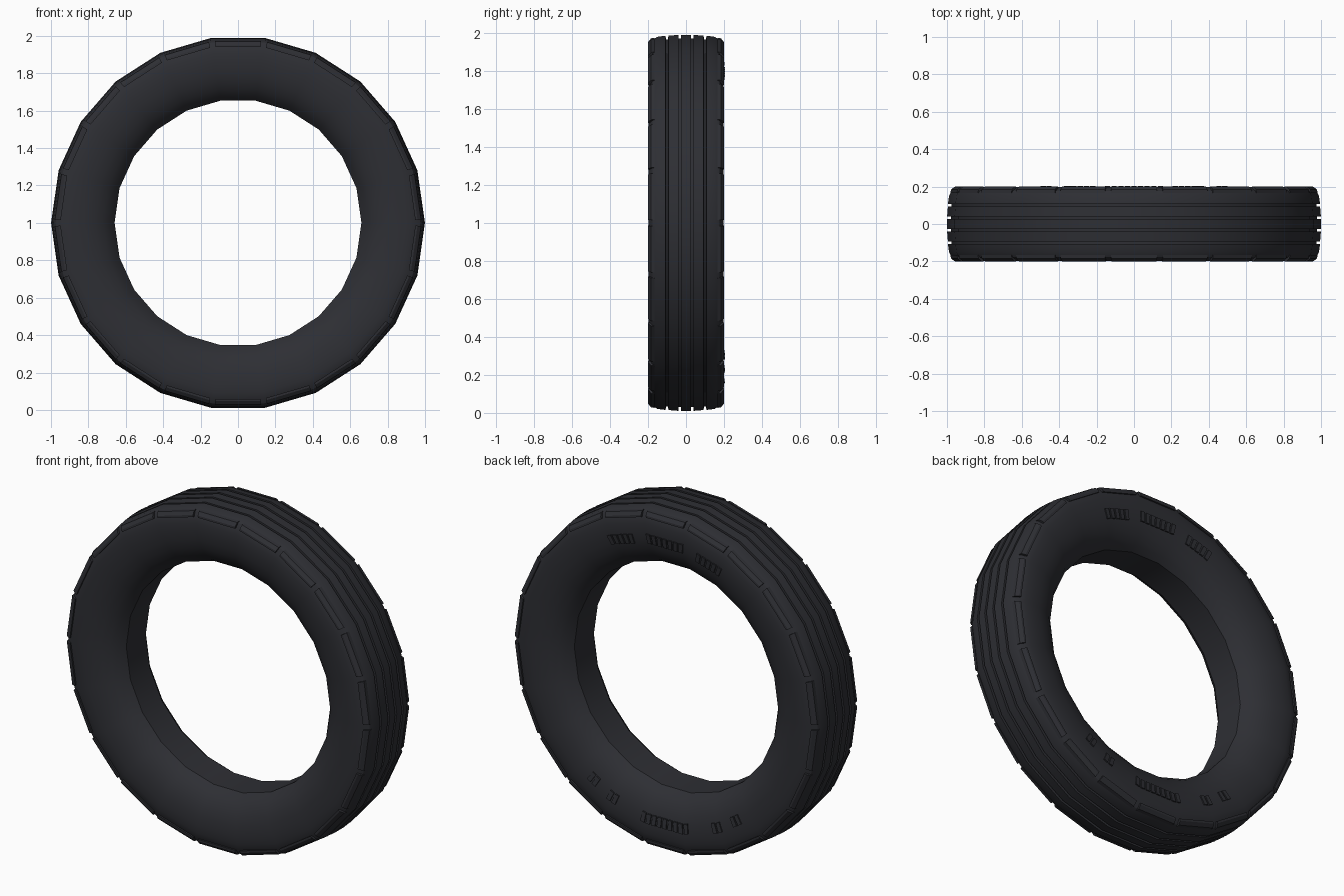
import bpy, bmesh, math

cube = bpy.data.objects.get("Cube")
if cube:
    bpy.data.objects.remove(cube, do_unlink=True)

SIDES = 22
STEP = 2 * math.pi / SIDES
CENTRE_Z = 1.0

rubber = bpy.data.materials.new("dark_rubber")
rubber.use_nodes = True
colour = (0.027, 0.028, 0.034, 1)
rubber.diffuse_color = colour
shader = rubber.node_tree.nodes["Principled BSDF"]
shader.inputs["Base Color"].default_value = colour
shader.inputs["Roughness"].default_value = 0.8


def ring_point(angle, y, r):
    """Point on a flat-sided ring; angle is measured from the top."""
    off = (angle + STEP / 2) % STEP - STEP / 2
    r *= math.cos(STEP / 2) / math.cos(off)
    return (r * math.sin(angle), y, CENTRE_Z + r * math.cos(angle))


def sweep(bm, section, angles, closed=False):
    """Carry a closed (y, r) section through the angles."""
    rings = [[bm.verts.new(ring_point(a, y, r)) for y, r in section] for a in angles]
    pairs = list(zip(rings, rings[1:]))
    if closed:
        pairs.append((rings[-1], rings[0]))
    n = len(section)
    for a, b in pairs:
        for i in range(n):
            j = (i + 1) % n
            bm.faces.new((a[i], a[j], b[j], b[i]))
    if not closed:
        bm.faces.new(rings[0])
        bm.faces.new(rings[-1][::-1])


def finish(bm, name, smooth):
    bmesh.ops.recalc_face_normals(bm, faces=bm.faces)
    mesh = bpy.data.meshes.new(name)
    bm.to_mesh(mesh)
    bm.free()
    mesh.materials.append(rubber)
    obj = bpy.data.objects.new(name, mesh)
    bpy.context.collection.objects.link(obj)
    if smooth:
        bpy.ops.object.select_all(action='DESELECT')
        obj.select_set(True)
        bpy.context.view_layer.objects.active = obj
        bpy.ops.object.shade_smooth_by_angle(angle=math.radians(30))


# Tyre body: sidewall from the bead outwards, then the crowned tread
half = [(0.09, 0.66), (0.125, 0.685), (0.155, 0.72), (0.178, 0.765),
        (0.192, 0.815), (0.198, 0.87), (0.197, 0.915), (0.19, 0.95),
        (0.176, 0.975), (0.15, 0.989)]


def crown(y):
    return 1.0 - 0.5 * y * y


for y in (0.1, 0.033):  # tread grooves
    top, floor = crown(y), crown(y) - 0.02
    half += [(y + 0.007, top), (y + 0.006, floor), (y - 0.006, floor), (y - 0.007, top)]
profile = half + [(-y, r) for y, r in reversed(half)]

bm = bmesh.new()
sweep(bm, profile, [(i + 0.5) * STEP for i in range(SIDES)], closed=True)
finish(bm, "tyre_body", True)

# Raised shoulder blocks with a small gap at every corner
block = [(0.17, 0.95), (0.2, 0.95), (0.199, 0.962), (0.184, 0.981), (0.165, 0.984)]
bm = bmesh.new()
gap = 0.016
for side in (1, -1):
    for i in range(SIDES):
        ends = (i * STEP - STEP / 2 + gap, i * STEP + STEP / 2 - gap)
        sweep(bm, [(side * y, r) for y, r in block], ends)
finish(bm, "shoulder_blocks", False)

# Plain raised ribs in groups on the back sidewall: (middle, count) in degrees
rib = [(0.18, 0.80), (0.196, 0.80), (0.204, 0.855), (0.18, 0.855)]
groups = [(-20, 5), (0, 7), (20, 5),
          (146, 2), (156, 2), (180, 9), (204, 2), (214, 2)]
bm = bmesh.new()
for middle, count in groups:
    for k in range(count):
        a = math.radians(middle + (k - (count - 1) / 2) * 2.4)
        sweep(bm, rib, (a - 0.015, a + 0.015))
finish(bm, "sidewall_ribs", False)
